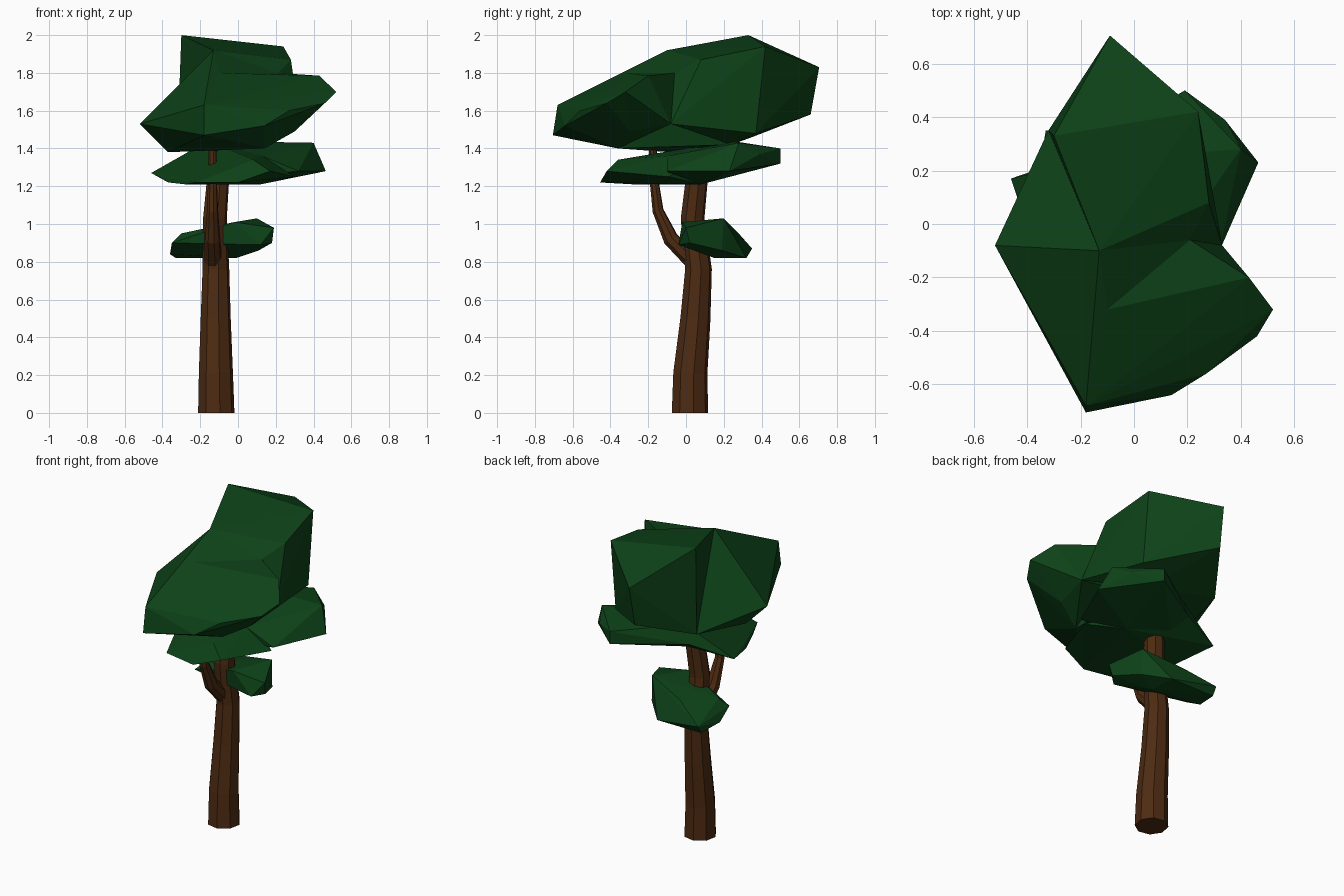
import bpy, bmesh, math
from mathutils import Vector

if "Cube" in bpy.data.objects:
    bpy.data.objects.remove(bpy.data.objects["Cube"])


def material(name, rgb):
    m = bpy.data.materials.new(name)
    m.diffuse_color = (*rgb, 1)
    m.use_nodes = True
    m.node_tree.nodes["Principled BSDF"].inputs["Base Color"].default_value = m.diffuse_color
    return m


BARK = material("bark", (0.075, 0.024, 0.006))
LEAF = material("leaf", (0.004, 0.054, 0.009))


def finish(bm, name, mat):
    bmesh.ops.recalc_face_normals(bm, faces=bm.faces)
    me = bpy.data.meshes.new(name)
    bm.to_mesh(me)
    bm.free()
    me.materials.append(mat)
    ob = bpy.data.objects.new(name, me)
    bpy.context.collection.objects.link(ob)
    return ob


def tube(name, path, sides=8):
    """Faceted tube through (x, y, z, radius) points."""
    bm = bmesh.new()
    pts = [Vector(p[:3]) for p in path]
    rings = []
    for i, p in enumerate(pts):
        t = (pts[min(i + 1, len(pts) - 1)] - pts[max(i - 1, 0)]).normalized()
        if i == 0 and p.z == 0:
            t = Vector((0, 0, 1))
        u = Vector((0, 1, 0)).cross(t).normalized()
        v = t.cross(u)
        ring = []
        for k in range(sides):
            a = 2 * math.pi * (k + 0.25) / sides
            ring.append(bm.verts.new(p + path[i][3] * (u * math.cos(a) + v * math.sin(a))))
        rings.append(ring)
    for a, b in zip(rings, rings[1:]):
        for k in range(sides):
            n = (k + 1) % sides
            bm.faces.new((a[k], a[n], b[n], b[k]))
    bm.faces.new(rings[0][::-1])
    bm.faces.new(rings[-1])
    return finish(bm, name, BARK)


def clump(name, *lobes):
    """Faceted leaf mass: union of convex lobes."""
    obs = []
    for pts in lobes:
        bm = bmesh.new()
        for p in pts:
            bm.verts.new(p)
        r = bmesh.ops.convex_hull(bm, input=bm.verts)
        junk = {g for g in r["geom_interior"] + r["geom_unused"] if isinstance(g, bmesh.types.BMVert)}
        bmesh.ops.delete(bm, geom=list(junk), context="VERTS")
        obs.append(finish(bm, name, LEAF))
    main = obs[0]
    bpy.context.view_layer.objects.active = main
    for other in obs[1:]:
        mod = main.modifiers.new("join", "BOOLEAN")
        mod.operation, mod.solver, mod.object = "UNION", "EXACT", other
        bpy.ops.object.modifier_apply(modifier=mod.name)
        bpy.data.objects.remove(other)
    return main


# trunk and side branch
tube("trunk", [(-0.115, 0.021, 0, 0.098), (-0.117, 0.023, 0.21, 0.092), (-0.118, 0.05, 0.5, 0.081),
               (-0.117, 0.066, 0.76, 0.072), (-0.122, 0.035, 1.03, 0.064),
               (-0.107, 0.055, 1.22, 0.06), (-0.1, 0.06, 1.42, 0.05)])
tube("branch", [(-0.13, 0.06, 0.78, 0.048), (-0.135, -0.08, 0.92, 0.042), (-0.135, -0.148, 1.07, 0.03),
                (-0.135, -0.165, 1.2, 0.025), (-0.135, -0.18, 1.46, 0.02)])

# shared corners of the top canopy lobes
ridge, brow = (-0.13, -0.1, 1.92), (-0.1, -0.32, 1.80)
nose_top, nose_low = (-0.18, -0.68, 1.63), (-0.18, -0.705, 1.47)
notch_top, notch_low = (0.21, -0.06, 1.80), (0.33, -0.08, 1.53)
keel_left, keel_right, keel_back = (-0.37, -0.08, 1.38), (0.14, -0.36, 1.40), (0.1, 0.24, 1.42)
corner, chin = (-0.32, 0.35, 1.46), (0.14, -0.64, 1.52)

clump("top_canopy",
      # back block
      [(-0.30, 0.33, 2.0), (-0.09, 0.705, 1.83), (-0.1, 0.66, 1.58), (0.24, 0.42, 1.94),
       (0.24, 0.37, 1.48), (0.28, 0.08, 1.87), corner,
       ridge, notch_top, notch_low, keel_back],
      # front left lobe
      [(-0.52, -0.08, 1.53), corner, ridge, brow, nose_top,
       nose_low, chin, notch_top, keel_left, keel_right, keel_back],
      # front right lobe
      [(0.52, -0.32, 1.70), (0.46, -0.42, 1.64), (0.27, -0.56, 1.60), (0.43, -0.2, 1.785),
       (0.30, -0.3, 1.49), (-0.1, -0.1, 1.6), brow, nose_top, nose_low, chin,
       notch_top, notch_low, keel_right])

# shared edge of the middle canopy lobes
fold_top, fold_low = (0.13, -0.10, 1.36), (0.12, 0.08, 1.21)
crown, left_low = (-0.16, 0.24, 1.44), (-0.37, -0.08, 1.22)

clump("middle_canopy",
      # back right lobe
      [(0.465, 0.23, 1.28), (0.40, 0.28, 1.43), (0.34, 0.39, 1.37), (0.19, 0.50, 1.40),
       (0.19, 0.50, 1.32), (0.32, -0.10, 1.28), (-0.2, 0.26, 1.33),
       crown, fold_top, fold_low, left_low],
      # front left lobe
      [(-0.46, 0.17, 1.27), (-0.42, 0.05, 1.25), (-0.22, -0.41, 1.22), (0.0, -0.455, 1.22),
       (0.17, -0.42, 1.28), (0.08, -0.36, 1.34), (0.30, -0.09, 1.25), (-0.28, -0.28, 1.21),
       (-0.2, 0.26, 1.33), crown, fold_top, fold_low, left_low])

clump("lower_canopy",
      [(-0.02, -0.02, 1.01), (0.12, -0.04, 0.89), (0.19, 0.0, 0.98), (0.18, 0.02, 0.90),
       (0.10, 0.20, 1.03), (0.11, 0.19, 0.86), (-0.02, 0.32, 0.82), (-0.36, 0.17, 0.84),
       (-0.35, 0.06, 0.90), (-0.30, 0.10, 0.95), (-0.33, 0.32, 0.82), (-0.33, 0.35, 0.87),
       (-0.15, 0.27, 0.96), (-0.01, 0.15, 0.82)])
